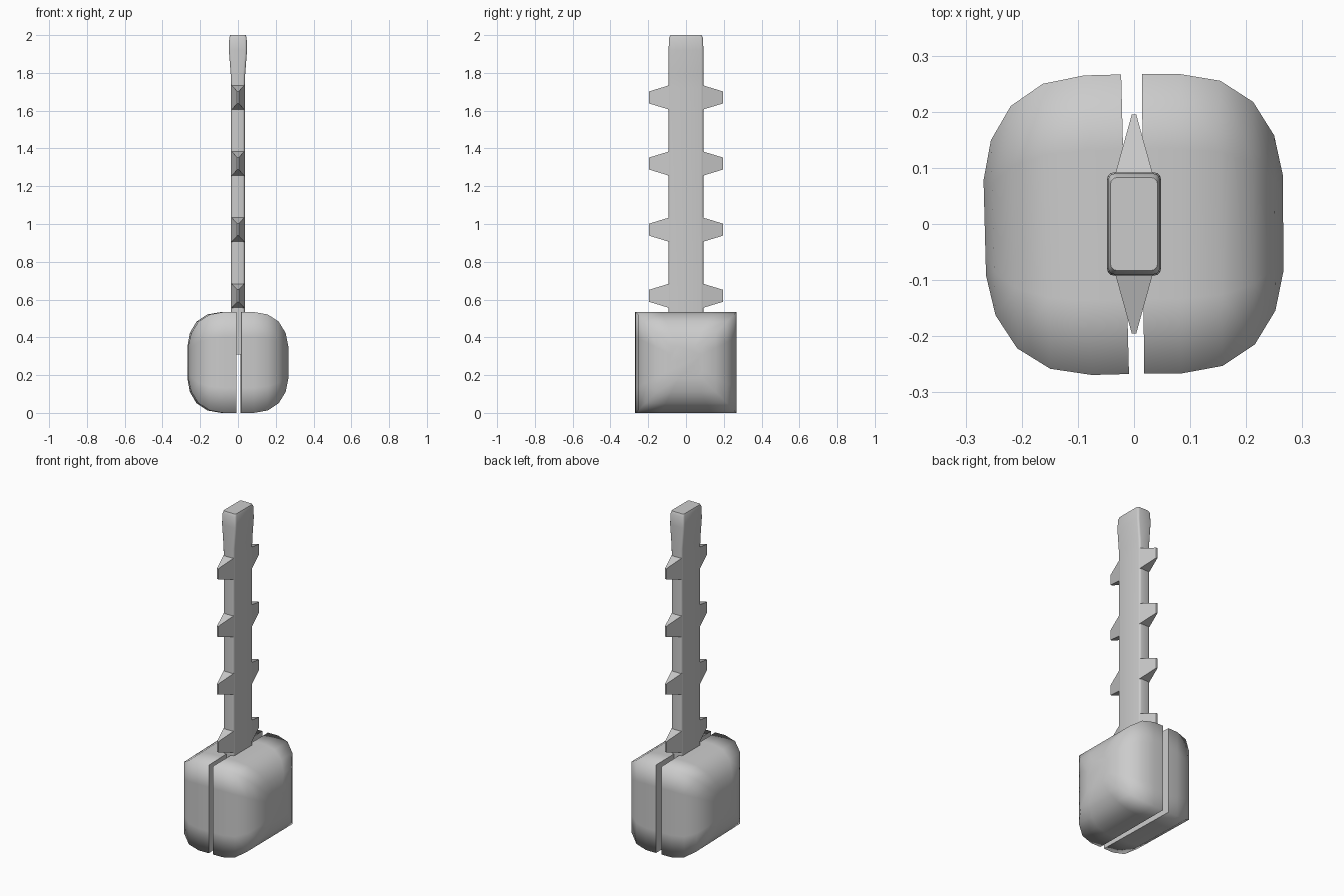
import bpy, bmesh, math
from mathutils import Matrix

cube = bpy.data.objects.get("Cube")
if cube:
    bpy.data.objects.remove(cube)

grey = bpy.data.materials.new("plain grey")
grey.use_nodes = True
colour = (0.6, 0.6, 0.6, 1)
grey.diffuse_color = colour
grey.node_tree.nodes["Principled BSDF"].inputs["Base Color"].default_value = colour


def loft(name, rings, angle, sharp_ends=False):
    """Skin a list of closed rings and cap both ends."""
    bm = bmesh.new()
    loops = [[bm.verts.new(p) for p in ring] for ring in rings]
    n = len(loops[0])
    for a, b in zip(loops, loops[1:]):
        for i in range(n):
            j = (i + 1) % n
            bm.faces.new((a[i], a[j], b[j], b[i]))
    caps = [bm.faces.new(loops[0]), bm.faces.new(loops[-1])]
    bmesh.ops.recalc_face_normals(bm, faces=bm.faces)
    mesh = bpy.data.meshes.new(name)
    bm.to_mesh(mesh)
    bm.free()
    mesh.materials.append(grey)
    ob = bpy.data.objects.new(name, mesh)
    bpy.context.collection.objects.link(ob)
    bpy.ops.object.select_all(action='DESELECT')
    ob.select_set(True)
    bpy.context.view_layer.objects.active = ob
    bpy.ops.object.shade_smooth_by_angle(angle=math.radians(angle))
    return ob


def square(h, steps=4):
    """Outline of a square of half size h, with points along every side."""
    pts = []
    for k in range(4):
        c, s = [(1, 0), (0, 1), (-1, 0), (0, -1)][k]
        for i in range(steps):
            t = -h + 2 * h * i / steps
            pts.append((c * h - s * t, s * h + c * t))
    return pts


def soft_rect(hx, hy, r=0.012, steps=3):
    """Outline of a rectangle with rounded corners."""
    pts = []
    for k, (sx, sy) in enumerate([(1, 1), (-1, 1), (-1, -1), (1, -1)]):
        for i in range(steps + 1):
            a = math.pi / 2 * (k + i / steps)
            pts.append((sx * (hx - r) + r * math.cos(a),
                        sy * (hy - r) + r * math.sin(a)))
    return pts


# Two pillow-shaped halves of the head, split by a narrow gap
profile = [(0, 0.267), (0.066, 0.267), (0.14, 0.254), (0.198, 0.216),
           (0.235, 0.156), (0.25, 0.085)]
for name, side, inner, turn in (("head_half_right", -1, 0.016, 1.5),
                                ("head_half_left", 1, 0.016, 0.4)):
    rot = Matrix.Rotation(math.radians(turn), 4, 'Z')
    rings = [[(side * (inner + x), y, 0.267 + z) for y, z in square(h)]
             for x, h in profile]
    half = loft(name, rings, 91)
    half.data.transform(rot)
    # crisp rim where the inner wall meets the outside
    for e in half.data.edges:
        if all(v < 16 for v in e.vertices):
            e.use_edge_sharp = True

# Flat handle, flaring towards its tip
levels = [(0.31, 0.036, 0.092), (1.72, 0.036, 0.092), (1.79, 0.038, 0.092),
          (1.92, 0.048, 0.092), (1.985, 0.046, 0.09), (2.0, 0.042, 0.083)]
loft("handle", [[(x, y, z) for x, y in soft_rect(hx, hy)]
                for z, hx, hy in levels], 50)

# Wedge-shaped pegs on the front and back edges of the handle
for number in range(4):
    z = 0.62 + 0.35 * number
    for label, side in (("front", -1), ("back", 1)):
        rings = [[(sx * hx, side * y, z + sz * hz)
                  for sx, sz in ((1, 1), (-1, 1), (-1, -1), (1, -1))]
                 for y, hx, hz in ((0.08, 0.036, 0.067), (0.195, 0.004, 0.032))]
        loft(f"{label}_peg_{number + 1}", rings, 30)
